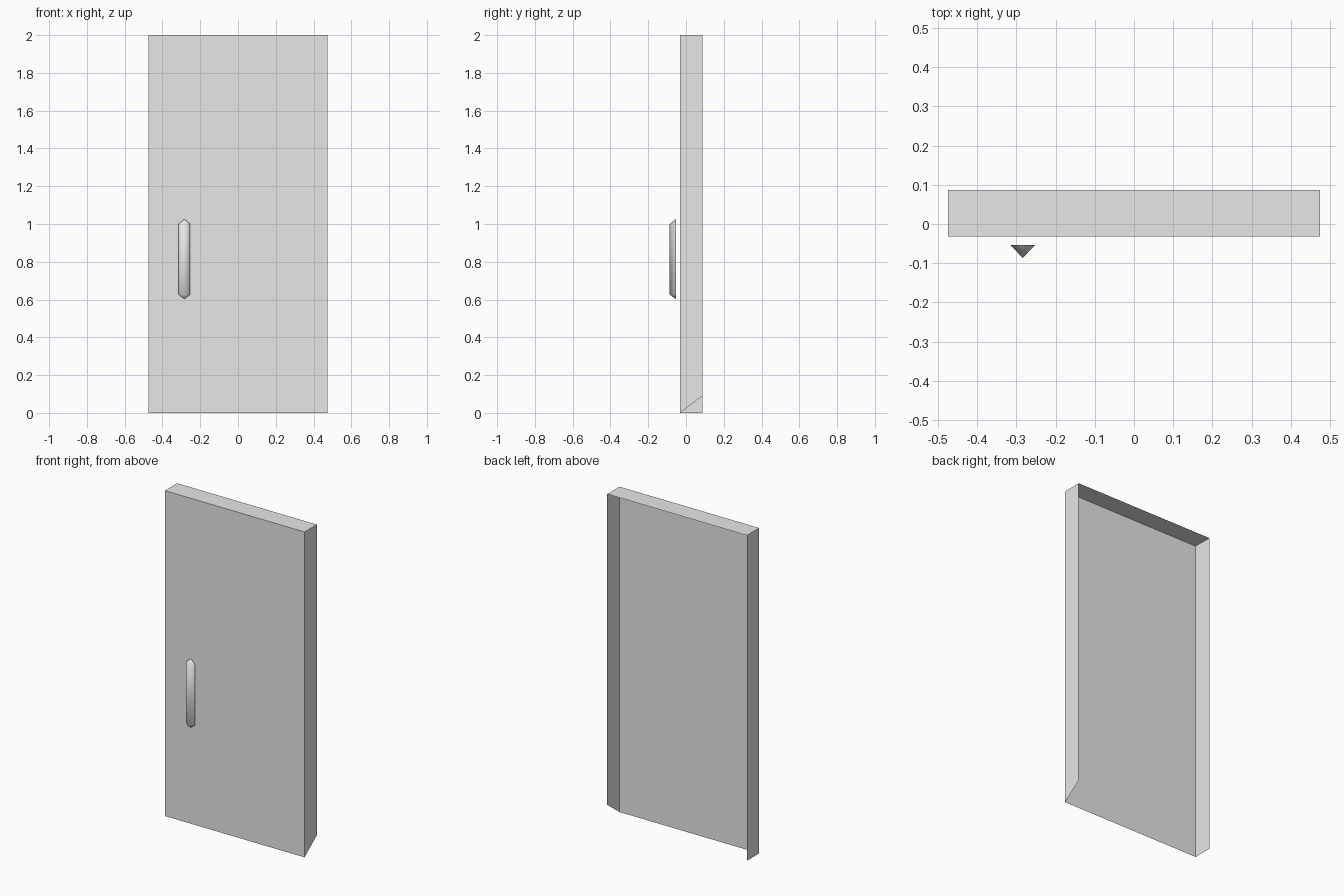
import bpy
import bmesh
from mathutils import Matrix, Vector

cube = bpy.data.objects.get("Cube")
if cube:
    bpy.data.objects.remove(cube, do_unlink=True)

grey = bpy.data.materials.new("light grey")
grey.use_nodes = True
grey.diffuse_color = (0.8, 0.8, 0.8, 1)
grey.node_tree.nodes["Principled BSDF"].inputs["Base Color"].default_value = grey.diffuse_color


def add_object(name, bm):
    mesh = bpy.data.meshes.new(name)
    bm.to_mesh(mesh)
    bm.free()
    mesh.materials.append(grey)
    obj = bpy.data.objects.new(name, mesh)
    bpy.context.collection.objects.link(obj)
    return obj


# Door shell: a box open at the back and underneath
WIDTH, FRONT, BACK, HEIGHT = 0.95, -0.032, 0.087, 2.0
bm = bmesh.new()
bmesh.ops.create_cube(bm, size=1, matrix=(
    Matrix.Translation((0, (FRONT + BACK) / 2, HEIGHT / 2))
    @ Matrix.Diagonal((WIDTH, BACK - FRONT, HEIGHT, 1))))
bm.normal_update()
open_sides = [f for f in bm.faces if f.normal.y > 0.9 or f.normal.z < -0.9]
bmesh.ops.delete(bm, geom=open_sides, context='FACES')
# Slanted lower corner on the left edge of the shell
for v in bm.verts:
    if v.co.x > 0 and v.co.y > 0 and v.co.z < 0.1:
        v.co.z = 0.09
add_object("door_shell", bm)

# Handle: a ridged bar with tapered ends, open towards the door
X, HALF, RIDGE, REAR = -0.284, 0.031, -0.087, -0.054
bm = bmesh.new()
ends = []
for z, tip_z in ((0.627, 0.603), (1.0, 1.026)):
    ends.append([bm.verts.new(p) for p in (
        (X - HALF, REAR, z), (X, RIDGE, z), (X + HALF, REAR, z), (X, REAR, tip_z))])
low, high = ends
for i in (0, 1):
    bm.faces.new((low[i], low[i + 1], high[i + 1], high[i]))
    bm.faces.new((low[i + 1], low[i], low[3]))
    bm.faces.new((high[i], high[i + 1], high[3]))
for f in bm.faces:
    f.normal_update()
    if f.normal.dot(f.calc_center_median() - Vector((X, REAR, 0.81))) < 0:
        f.normal_flip()
    f.smooth = True
add_object("door_handle", bm)
